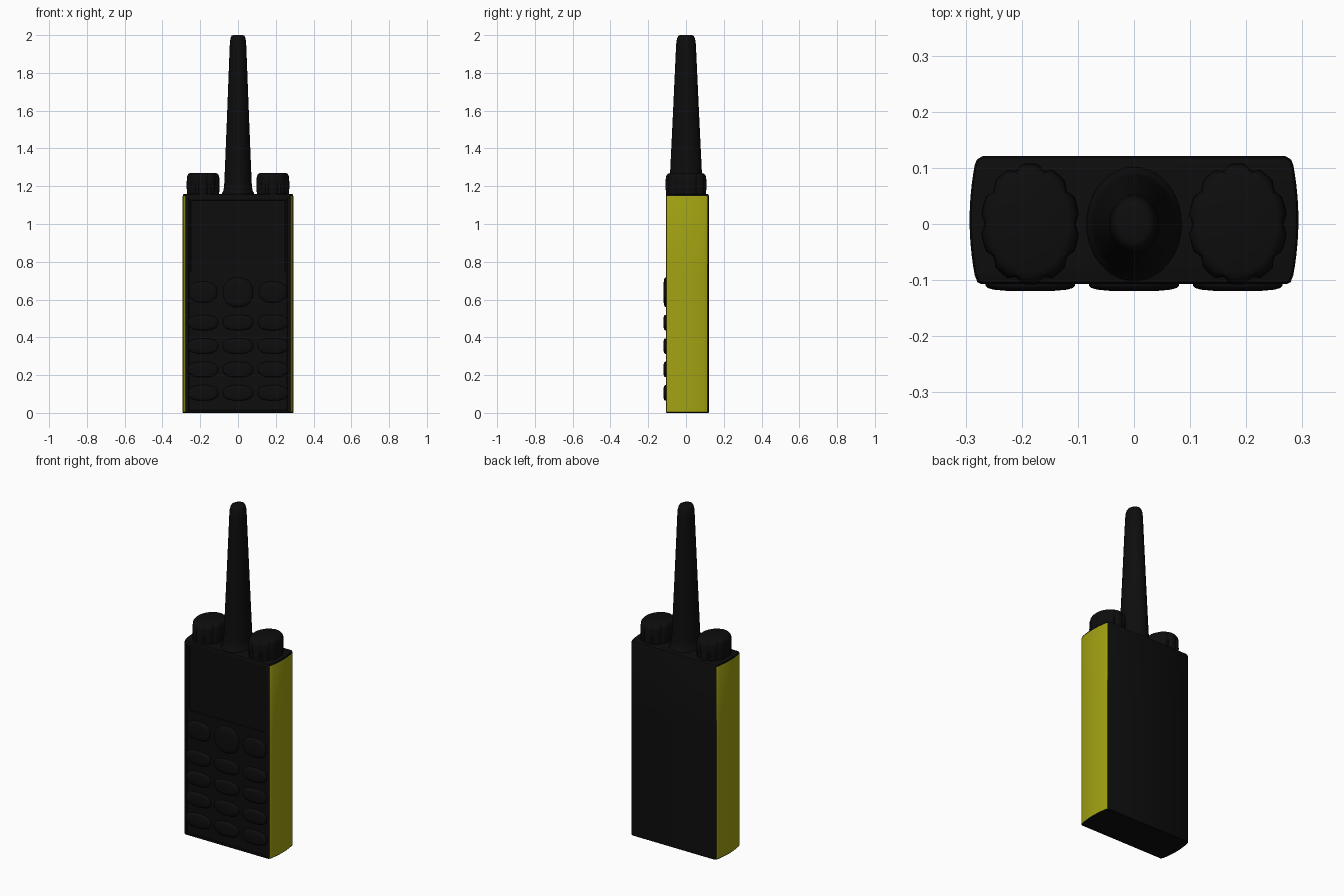
import bpy, bmesh, math
from mathutils import Vector

if "Cube" in bpy.data.objects:
    bpy.data.objects.remove(bpy.data.objects["Cube"])


def material(name, rgb):
    m = bpy.data.materials.new(name)
    m.diffuse_color = (*rgb, 1)
    m.use_nodes = True
    m.node_tree.nodes["Principled BSDF"].inputs["Base Color"].default_value = m.diffuse_color
    return m


BLACK = material("matte black", (0.004, 0.004, 0.004))
YELLOW = material("olive yellow", (0.36, 0.36, 0.006))


def finish(name, bm, mats=(BLACK,), angle=35):
    bmesh.ops.recalc_face_normals(bm, faces=bm.faces)
    me = bpy.data.meshes.new(name)
    bm.to_mesh(me)
    bm.free()
    for m in mats:
        me.materials.append(m)
    ob = bpy.data.objects.new(name, me)
    bpy.context.collection.objects.link(ob)
    bpy.ops.object.select_all(action='DESELECT')
    ob.select_set(True)
    bpy.context.view_layer.objects.active = ob
    bpy.ops.object.shade_smooth_by_angle(angle=math.radians(angle))
    return ob


def loft(rings):
    """Skin a stack of closed point rings and cap both ends."""
    bm = bmesh.new()
    vs = [[bm.verts.new(p) for p in r] for r in rings]
    n = len(vs[0])
    for a, b in zip(vs, vs[1:]):
        for i in range(n):
            j = (i + 1) % n
            bm.faces.new((a[i], a[j], b[j], b[i]))
    bm.faces.new(vs[0][::-1])
    bm.faces.new(vs[-1])
    bmesh.ops.recalc_face_normals(bm, faces=bm.faces)
    return bm


# Body: bowed sides, flat front and back
CY = 0.007
right = [(0.272, -0.107), (0.279, -0.104)]
for i in range(13):
    t = -1 + i / 6
    right.append((0.284 + 0.009 * (1 - t * t), CY + 0.098 * t))
right += [(0.280, 0.115), (0.270, 0.121)]
outline = right + [(-x, y) for x, y in reversed(right)]


def body_ring(z, inset):
    fx, fy = 1 - inset / 0.29, 1 - inset / 0.114
    return [(x * fx, CY + (y - CY) * fy, z) for x, y in outline]


bm = loft([body_ring(0, 0.003), body_ring(0.004, 0), body_ring(1.148, 0),
           body_ring(1.157, 0.003), body_ring(1.16, 0.009)])


def biggest_front(low):
    c = [f for f in bm.faces if f.normal.y < -0.99 and f.calc_center_median().z > low]
    return max(c, key=lambda f: f.calc_area())


def recess(face, width, depth):
    bmesh.ops.inset_region(bm, faces=[face], thickness=width)
    r = bmesh.ops.inset_region(bm, faces=[face], thickness=0.003)
    bmesh.ops.translate(bm, verts=face.verts, vec=(0, depth, 0))


# Recessed front panel, then a deeper screen in its upper part
recess(biggest_front(0), 0.013, 0.004)
bmesh.ops.bisect_plane(bm, geom=bm.verts[:] + bm.edges[:] + bm.faces[:],
                       plane_co=(0, 0, 0.735), plane_no=(0, 0, 1))
bm.normal_update()
recess(biggest_front(0.735), 0.014, 0.005)
bm.normal_update()
for f in bm.faces:
    c = f.calc_center_median()
    f.material_index = int(abs(f.normal.x) > 0.9 and abs(c.x) > 0.281 and c.z < 1.15)
finish("body", bm, (BLACK, YELLOW))


# Keypad buttons: rounded pads with domed faces
def key(name, x, z, hw, hh, power):
    def ring(y, s):
        pts = []
        for i in range(32):
            a = math.tau * i / 32
            c, d = math.cos(a), math.sin(a)
            pts.append((x + hw * s * math.copysign(abs(c) ** power, c), y,
                        z + hh * s * math.copysign(abs(d) ** power, d)))
        return pts
    finish(name, loft([ring(-0.098, 1), ring(-0.110, 1), ring(-0.114, 0.95),
                       ring(-0.117, 0.82), ring(-0.119, 0.55), ring(-0.1195, 0.2)]), angle=50)


for col, x in enumerate((-0.185, 0, 0.185)):
    if x:
        key(f"function_key_{col}", x, 0.64, 0.075, 0.055, 0.8)
    else:
        key("navigation_key", x, 0.638, 0.08, 0.078, 0.9)
    for row in range(4):
        key(f"number_key_{row}_{col}", x, 0.478 - 0.124 * row, 0.08, 0.041, 0.8)


# Lathed parts on an elliptical section, optionally fluted around the rim
def turned(name, x, profile, ratio, n, lobes=0, angle=40):
    rings = []
    for z, r, flute in profile:
        ring = []
        for i in range(n):
            a = math.tau * i / n
            k = r
            if lobes:
                k -= flute * max(0, math.cos(lobes * a)) ** 1.5
            ring.append((x + k * math.cos(a), k * ratio * math.sin(a), z))
        rings.append(ring)
    finish(name, loft(rings), angle=angle)


# Antenna with flared foot and rounded tip
turned("antenna", 0, [(1.15, 0.086, 0), (1.165, 0.084, 0), (1.175, 0.077, 0),
                      (1.21, 0.073, 0), (1.30, 0.069, 0), (1.60, 0.057, 0),
                      (1.94, 0.044, 0), (1.97, 0.042, 0), (1.988, 0.038, 0),
                      (1.997, 0.033, 0), (2.0, 0.026, 0)], 1.2, 40)

# Two fluted control knobs
for side, x in (("left", -0.185), ("right", 0.185)):
    turned(side + "_knob", x, [(1.15, 0.086, 0.007), (1.20, 0.088, 0.007),
                               (1.245, 0.087, 0.006), (1.258, 0.084, 0.004),
                               (1.266, 0.078, 0.001), (1.27, 0.068, 0)],
           1.23, 80, lobes=10)
